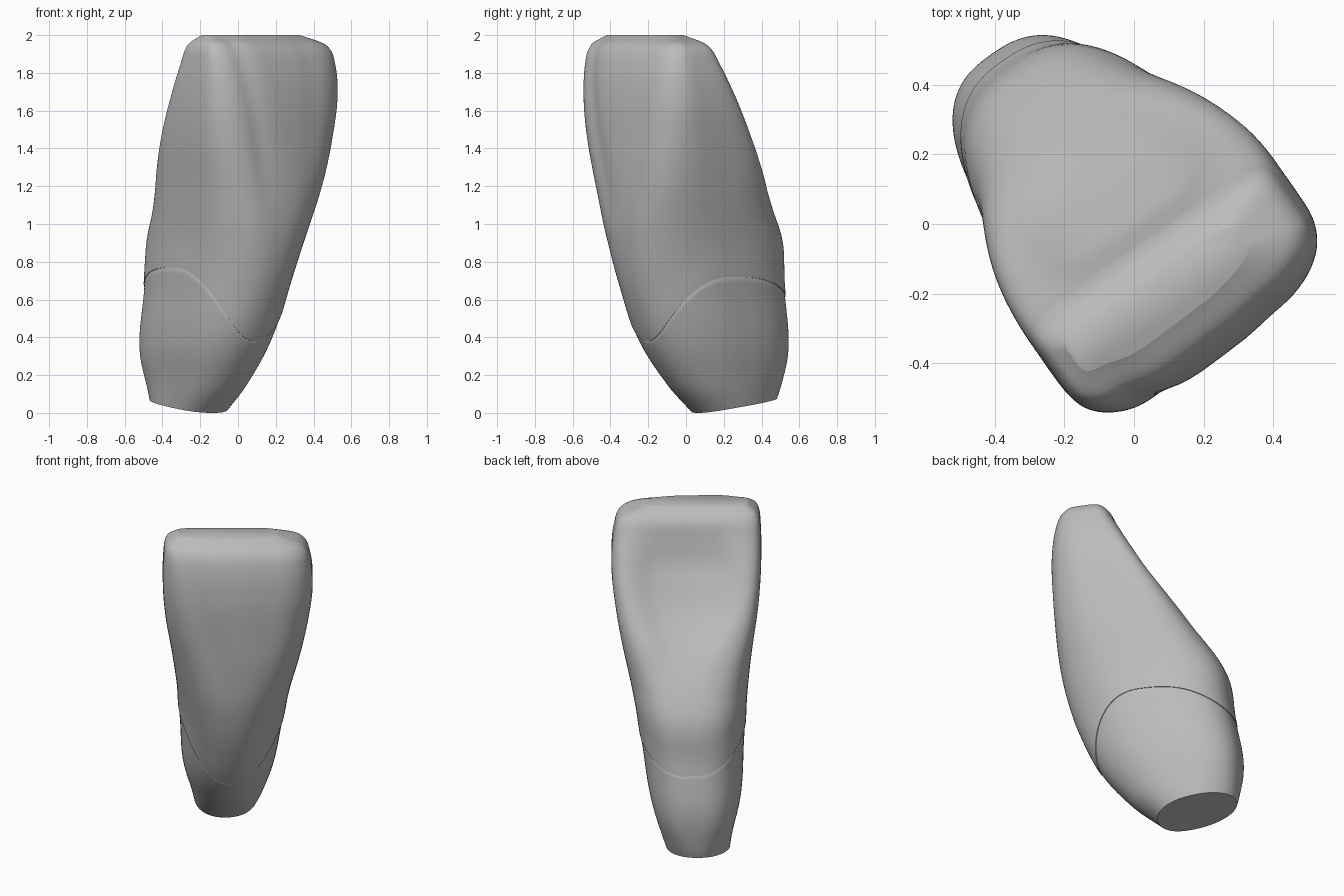
import bpy, bmesh, math
from mathutils import Matrix, Vector

if "Cube" in bpy.data.objects:
    bpy.data.objects.remove(bpy.data.objects["Cube"])

SIDES = 96
TURN = Matrix.Rotation(math.radians(35), 3, 'Z')

# Cross-sections: height, right, left, back, front
ROWS = [
    (0.00, -0.25, 0.10, -0.575, -0.13),
    (0.14, -0.275, 0.15, -0.615, 0.03),
    (0.37, -0.325, 0.215, -0.635, 0.21),
    (0.65, -0.34, 0.26, -0.59, 0.34),
    (0.93, -0.36, 0.31, -0.55, 0.415),
    (1.20, -0.39, 0.37, -0.38, 0.445),
    (1.45, -0.425, 0.415, -0.215, 0.455),
    (1.66, -0.44, 0.437, -0.09, 0.455),
    (1.85, -0.437, 0.42, 0.02, 0.43),
    (1.95, -0.42, 0.37, 0.08, 0.385),
    (2.00, -0.365, 0.23, 0.15, 0.30),
]


def smooth(a, b, x):
    x = min(max((x - a) / (b - a), 0), 1)
    return x * x * (3 - 2 * x)


def slope(i, c):
    a, b = ROWS[max(i - 1, 0)], ROWS[min(i + 1, len(ROWS) - 1)]
    return (b[c] - a[c]) / (b[0] - a[0])


def section(z):
    """Smoothly interpolate the cross-section table."""
    z = min(max(z, 0), 2)
    i = max(k for k in range(len(ROWS) - 1) if ROWS[k][0] <= z)
    p, q = ROWS[i], ROWS[i + 1]
    h = q[0] - p[0]
    f = (z - p[0]) / h
    return [(1 + 2 * f) * (1 - f) ** 2 * p[c] + f * f * (3 - 2 * f) * q[c]
            + h * f * (1 - f) * ((1 - f) * slope(i, c) - f * slope(i + 1, c))
            for c in range(1, 5)]


def surface(t, z, grow=0.0):
    """Point on the tooth at angle t and height z."""
    right, left, back, front = section(z)
    c, s = math.cos(t), math.sin(t)
    if s < 0:
        power = 2 / (2.1 + 0.5 * smooth(0.05, 0.3, z) + 3 * smooth(1.0, 1.6, z))
    else:
        power = 2 / (2.15 + 1.05 * smooth(0.6, 1.5, z))
    u = (left + right) / 2 + ((left - right) / 2 + grow) * math.copysign(abs(c) ** power, c)
    v = (front + back) / 2 + ((front - back) / 2 + grow) * math.copysign(abs(s) ** power, s)
    upper = smooth(1.1, 1.6, z)
    if s < 0:
        # Hollow between the ridges on the back
        width = 0.10 + 0.18 * upper
        dip = smooth(1.1, 1.5, z) * (1 - smooth(1.65, 1.97, z))
        v += 0.075 * dip * math.exp(-(u / width) ** 4) * min(1, -3 * s)
    else:
        # Slight skew and shallow slanting grooves on the front
        groove = math.exp(-((u + 0.28 - 0.23 * (1.9 - z)) / 0.06) ** 2)
        groove += 0.4 * math.exp(-((u - 0.17) / 0.07) ** 2)
        v -= (0.03 * u * upper + 0.014 * groove * smooth(0.9, 1.4, z)) * min(1, 3 * s)
    return TURN @ Vector((u, -v, z))


def margin(t):
    """Scalloped line where crown and root part meet."""
    s = math.sin(t)
    side = 0.745 - 0.025 * math.cos(t)
    return side - (0.365 if s > 0 else 0.14) * s * s


def base(t):
    return 0.04 - 0.04 * math.sin(t)


def loft(name, rings, material, cap_first, cap_last):
    bm = bmesh.new()
    loops = [[bm.verts.new(p) for p in ring] for ring in rings]
    for a, b in zip(loops, loops[1:]):
        for i in range(SIDES):
            j = (i + 1) % SIDES
            bm.faces.new((a[i], a[j], b[j], b[i]))
    if cap_first:
        bm.faces.new(loops[0])
    if cap_last:
        bm.faces.new(loops[-1])
    bmesh.ops.recalc_face_normals(bm, faces=bm.faces)
    mesh = bpy.data.meshes.new(name)
    bm.to_mesh(mesh)
    bm.free()
    mesh.materials.append(material)
    obj = bpy.data.objects.new(name, mesh)
    bpy.context.collection.objects.link(obj)
    bpy.ops.object.select_all(action='DESELECT')
    obj.select_set(True)
    bpy.context.view_layer.objects.active = obj
    bpy.ops.object.shade_smooth_by_angle(angle=math.radians(50))
    return obj


grey = bpy.data.materials.new("plain_grey")
grey.use_nodes = True
colour = (0.5, 0.5, 0.5, 1)
grey.diffuse_color = colour
grey.node_tree.nodes["Principled BSDF"].inputs["Base Color"].default_value = colour

angles = [2 * math.pi * i / SIDES for i in range(SIDES)]

# Root part: flat tilted base up to just inside the crown
rings = []
for k in range(25):
    f = k / 24
    rings.append([surface(t, base(t) + (margin(t) - base(t)) * f) for t in angles])
rings.append([surface(t, margin(t) + 0.03, -0.02) for t in angles])
loft("root_post", rings, grey, True, False)

# Crown: rolled lower lip, body and rounded biting edge
rings = [[surface(t, margin(t), -0.008) for t in angles]]
for k in range(61):
    f = 1 - (1 - k / 60) ** 1.6
    rings.append([surface(t, margin(t) + (2 - margin(t)) * f,
                          0.004 * (1 - smooth(0, 0.12, f))) for t in angles])
loft("crown", rings, grey, False, True)
